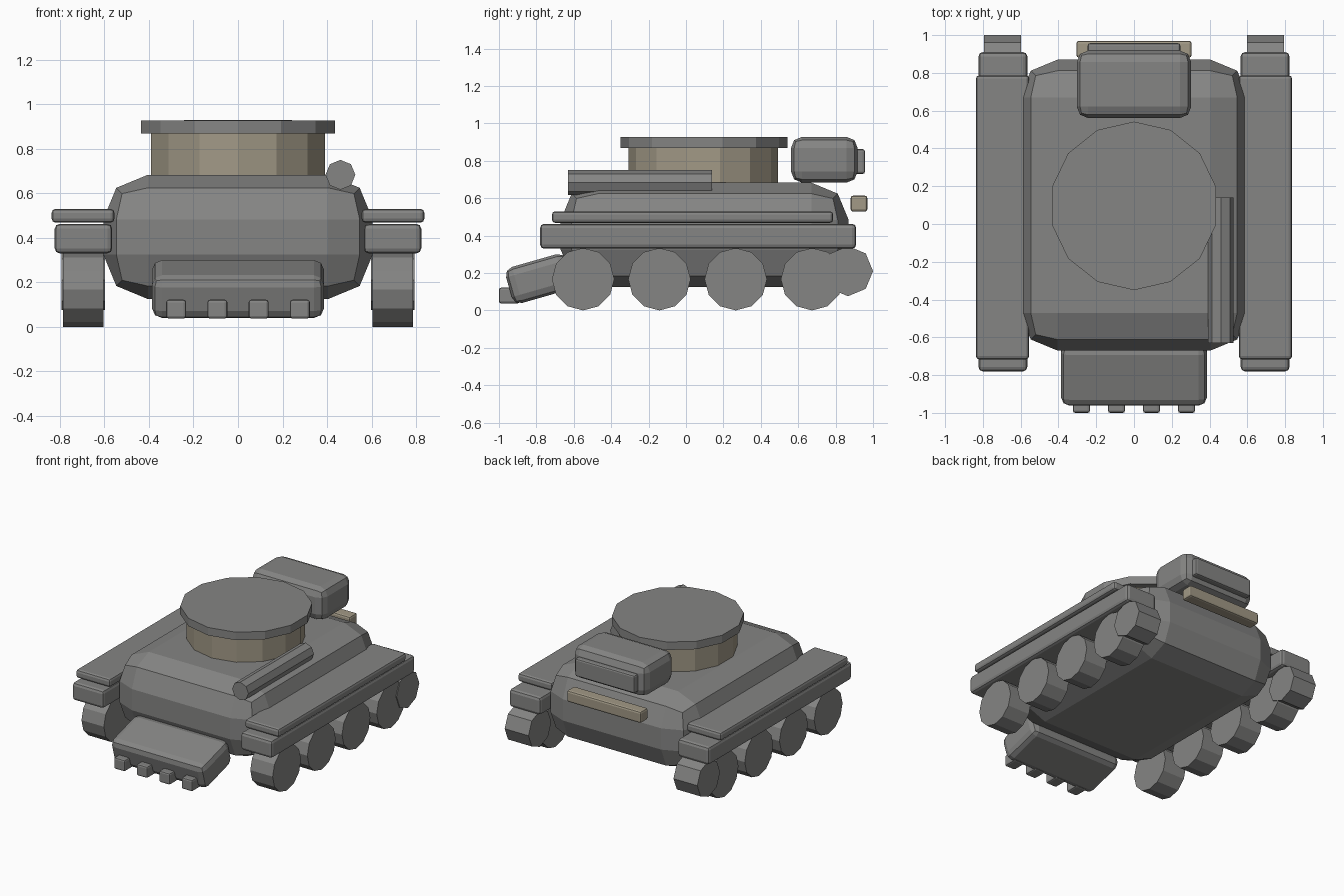
import bpy, bmesh, math
from mathutils import Matrix, Vector

if "Cube" in bpy.data.objects:
    bpy.data.objects.remove(bpy.data.objects["Cube"])


def material(name, rgb):
    m = bpy.data.materials.new(name)
    m.diffuse_color = (*rgb, 1.0)
    m.use_nodes = True
    m.node_tree.nodes["Principled BSDF"].inputs["Base Color"].default_value = m.diffuse_color
    return m


GREY = material("armour_grey", (0.235, 0.235, 0.23))
TAN = material("dusty_tan", (0.36, 0.32, 0.24))


def finish(name, bm, mat):
    bmesh.ops.recalc_face_normals(bm, faces=bm.faces)
    me = bpy.data.meshes.new(name)
    bm.to_mesh(me)
    bm.free()
    me.materials.append(mat)
    ob = bpy.data.objects.new(name, me)
    bpy.context.collection.objects.link(ob)
    return ob


def box(name, x, y, z, bevel, mat=GREY, tilt=0.0):
    """Rounded box from (min, max) ranges, optionally tilted about x."""
    bm = bmesh.new()
    bmesh.ops.create_cube(bm, size=1)
    size = [r[1] - r[0] for r in (x, y, z)]
    centre = Vector([(r[0] + r[1]) / 2 for r in (x, y, z)])
    bmesh.ops.scale(bm, vec=size, verts=bm.verts)
    bmesh.ops.bevel(bm, geom=bm.edges[:], offset=bevel, offset_type='OFFSET',
                    segments=2, profile=0.5, affect='EDGES')
    bm.transform(Matrix.Translation(centre) @ Matrix.Rotation(tilt, 4, 'X'))
    return finish(name, bm, mat)


def prism(name, n, r, centre, axis, a, b, mat=GREY):
    """n-sided prism along an axis between a and b; centre holds the other two coordinates."""
    bm = bmesh.new()
    rings = []
    for t in (a, b):
        ring = []
        for i in range(n):
            ang = 2 * math.pi * i / n
            u, v = centre[0] + r * math.sin(ang), centre[1] + r * math.cos(ang)
            co = {'X': (t, u, v), 'Y': (u, t, v), 'Z': (u, v, t)}[axis]
            ring.append(bm.verts.new(co))
        rings.append(ring)
        bm.faces.new(ring)
    for i in range(n):
        j = (i + 1) % n
        bm.faces.new((rings[0][i], rings[0][j], rings[1][j], rings[1][i]))
    return finish(name, bm, mat)


# Hull
box("hull", (-0.605, 0.605), (-0.67, 0.87), (0.125, 0.683), 0.2)

# Turret ring and lid
prism("turret_ring", 14, 0.40, (0, 0.093), 'Z', 0.66, 0.87, TAN)
prism("turret_lid", 14, 0.446, (0, 0.096), 'Z', 0.868, 0.927)

# Fenders, wheels and rear idlers on both sides
for s, side in ((-1, "left"), (1, "right")):
    def span(p, q):
        return tuple(sorted((s * p, s * q)))
    box(f"fender_top_{side}", span(0.555, 0.837), (-0.717, 0.787), (0.468, 0.53), 0.018)
    box(f"fender_base_{side}", span(0.565, 0.823), (-0.78, 0.91), (0.33, 0.463), 0.022)
    for i, y in enumerate((-0.55, -0.142, 0.266, 0.674)):
        prism(f"wheel_{side}_{i + 1}", 12, 0.167, (y, 0.167), 'X', *span(0.603, 0.787))
    prism(f"idler_{side}", 8, 0.134, (0.866, 0.21), 'X', *span(0.597, 0.793))

# Tilted front scoop with teeth
box("front_scoop", (-0.386, 0.386), (-0.953, -0.617), (0.07, 0.27), 0.045,
    tilt=math.radians(16))
for i in range(4):
    x = -0.278 + i * 0.1853
    box(f"scoop_tooth_{i + 1}", (x - 0.045, x + 0.045), (-1.0, -0.89), (0.037, 0.122), 0.012)

# Tube lying along the right shoulder
prism("side_tube", 8, 0.067, (0.46, 0.683), 'Y', -0.63, 0.14)

# Rear stowage box, its back panel and the tan rear bar
box("rear_box", (-0.303, 0.303), (0.561, 0.918), (0.683, 0.928), 0.06)
box("rear_box_panel", (-0.245, 0.245), (0.88, 0.957), (0.73, 0.862), 0.012)
box("rear_bar", (-0.305, 0.305), (0.88, 0.97), (0.528, 0.614), 0.014, TAN)
